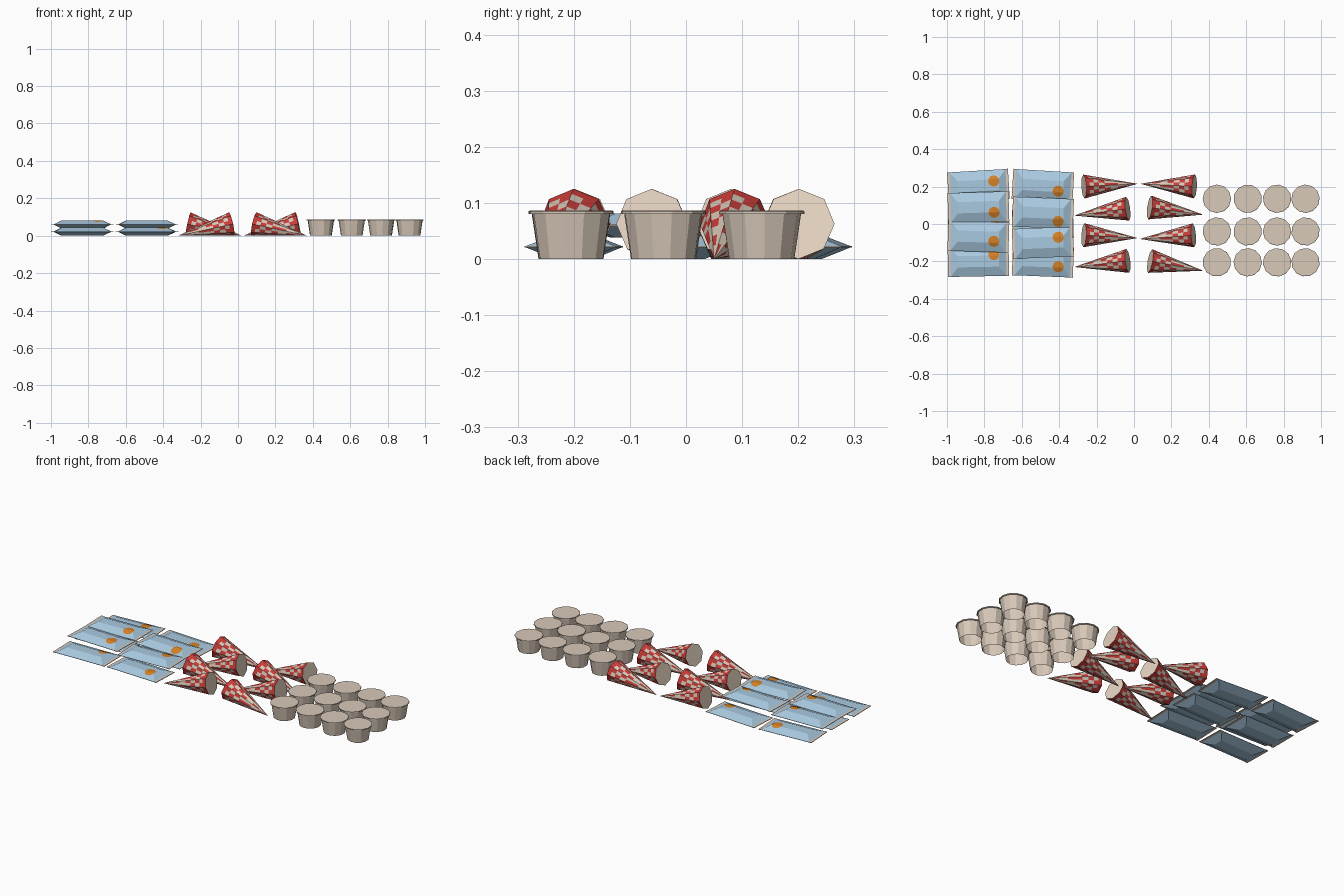
import bpy, bmesh, math
from mathutils import Matrix

if "Cube" in bpy.data.objects:
    bpy.data.objects.remove(bpy.data.objects["Cube"])


def material(name, rgb):
    m = bpy.data.materials.new(name)
    m.diffuse_color = (*rgb, 1)
    m.use_nodes = True
    m.node_tree.nodes["Principled BSDF"].inputs["Base Color"].default_value = m.diffuse_color
    return m


BEIGE = material("beige card", (0.69, 0.585, 0.485))
CREAM = material("cream cone lid", (0.79, 0.66, 0.54))
BLUE = material("light blue foil", (0.40, 0.59, 0.75))
ORANGE = material("orange spot", (0.66, 0.22, 0.02))
RED = material("red check", (0.60, 0.045, 0.04))


def finish(bm, name, mats, matrix, recalc=True):
    if recalc:
        bmesh.ops.recalc_face_normals(bm, faces=bm.faces)
    me = bpy.data.meshes.new(name)
    bm.to_mesh(me)
    bm.free()
    for m in mats:
        me.materials.append(m)
    ob = bpy.data.objects.new(name, me)
    bpy.context.collection.objects.link(ob)
    ob.matrix_world = matrix
    return ob


def loft(bm, rings, close_start=True, close_end=True, rule=lambda band, side: 0, end_mat=0):
    """Skin a list of equal-length point rings."""
    loops = [[bm.verts.new(p) for p in ring] for ring in rings]
    n = len(loops[0])
    for b, (lo, hi) in enumerate(zip(loops, loops[1:])):
        for i in range(n):
            j = (i + 1) % n
            f = bm.faces.new((lo[i], lo[j], hi[j], hi[i]))
            f.material_index = rule(b, i)
    if close_start:
        bm.faces.new(loops[0][::-1])
    if close_end:
        bm.faces.new(loops[-1]).material_index = end_mat


def circle(r, z, n):
    return [(r * math.cos(2 * math.pi * i / n), r * math.sin(2 * math.pi * i / n), z)
            for i in range(n)]


def rect(hx, hy, z):
    return [(-hx, -hy, z), (hx, -hy, z), (hx, hy, z), (-hx, hy, z)]


# Paper tub, open underneath, with an overhanging lid
def tub(x, y, turn):
    bm = bmesh.new()
    loft(bm, [circle(0.058, 0, 12), circle(0.070, 0.080, 12), circle(0.076, 0.080, 12),
              circle(0.076, 0.085, 12), circle(0.073, 0.087, 12)], close_start=False)
    finish(bm, "ice_cream_tub", [BEIGE],
           Matrix.Translation((x, y, 0)) @ Matrix.Rotation(turn, 4, 'Z'), recalc=False)


# Wrapped cone lying on its side: red rim, checks, paler tip and a flat cream lid
def cone(apex, lid):
    r, length = 0.064, 0.295
    cuts = [0.01, 0.22, 0.38, 0.52, 0.64, 0.75, 0.85, 0.93, 1.0]
    sides = 16

    def check(band, side):
        if band == len(cuts) - 2:
            return 1
        if band < 3:
            return int((side + 2 * band) % 4 == 0)
        return (band + side) % 2

    # sixteen strips on an eight-sided outline
    outline = []
    corners = circle(r, 0, 8)
    for a, b in zip(corners, corners[1:] + corners[:1]):
        outline += [a, ((a[0] + b[0]) / 2, (a[1] + b[1]) / 2, 0)]
    bm = bmesh.new()
    loft(bm, [[(t * length, y * t, z * t) for y, z, _ in outline] for t in cuts],
         rule=check, end_mat=2)
    tilt = math.atan2(r, length)
    heading = math.atan2(lid[1] - apex[1], lid[0] - apex[0])
    finish(bm, "wrapped_cone", [BEIGE, RED, CREAM],
           Matrix.Translation((*apex, 0)) @ Matrix.Rotation(heading, 4, 'Z')
           @ Matrix.Rotation(-tilt, 4, 'Y'))


IN_X, IN_Y, OUT_X, OUT_Y, TOP = 0.11, 0.03, 0.150, 0.080, 0.021


def pillow_height(x, y):
    fall = max(0, (abs(x) - IN_X) / (OUT_X - IN_X), (abs(y) - IN_Y) / (OUT_Y - IN_Y))
    return TOP - fall * (TOP - 0.001)


# Pillow-shaped bar wrapper with crimped ends and an orange spot
def packet(x, y, z, turn, spot_y):
    place = Matrix.Translation((x, y, z)) @ Matrix.Rotation(turn, 4, 'Z')
    bm = bmesh.new()
    loft(bm, [rect(IN_X, IN_Y, -0.022), rect(OUT_X, OUT_Y, -0.001),
              rect(OUT_X, OUT_Y, 0.001), rect(IN_X, IN_Y, TOP)])
    finish(bm, "bar_wrapper", [BLUE], place)
    for s in (-1, 1):
        bm = bmesh.new()
        bmesh.ops.create_cube(bm, size=1, matrix=Matrix.Translation((s * 0.156, 0, 0))
                              @ Matrix.Diagonal((0.014, 0.162, 0.003, 1)))
        finish(bm, "wrapper_crimp", [BEIGE], place)
    # spot draped over the pillow
    bm = bmesh.new()
    rings = []
    for k in (6, 5, 4, 3, 2, 1):
        ring = [(px + 0.083, py + spot_y) for px, py, _ in circle(0.005 * k, 0, 12)]
        rings.append([(px, py, pillow_height(px, py) + 0.0015) for px, py in ring])
    loft(bm, rings, close_start=False)
    finish(bm, "wrapper_spot", [ORANGE], place, recalc=False)


# Tubs: four by three
for i, x in enumerate((0.443, 0.608, 0.765, 0.917)):
    for j, y in enumerate((0.135, -0.04, -0.205)):
        tub(x, y, 0.2 * i + 0.13 * j)

# Cones: alternating directions in four rows
for apex, lid in [((0.02, 0.215), (-0.27, 0.20)), ((0.035, 0.215), (0.34, 0.20)),
                  ((-0.32, 0.045), (-0.01, 0.085)), ((0.37, 0.05), (0.07, 0.09)),
                  ((0.02, -0.075), (-0.27, -0.06)), ((0.03, -0.08), (0.325, -0.06)),
                  ((-0.32, -0.23), (-0.015, -0.195)), ((0.37, -0.25), (0.07, -0.195))]:
    cone(apex, lid)

# Wrapped bars per column: (y, z, turn, spot offset), three below and two on top
LOW, HIGH = 0.022, 0.06
columns = {
    -0.832: [(0.205, LOW, 0.06, 0.02), (0.0, LOW, 0.0, 0), (-0.2, LOW, 0.02, 0.035),
             (0.09, HIGH, 0.03, -0.03), (-0.068, HIGH, -0.03, -0.022)],
    -0.487: [(0.205, LOW, -0.06, -0.025), (0.0, LOW, 0.03, 0), (-0.2, LOW, -0.04, -0.025),
             (0.06, HIGH, -0.04, -0.043), (-0.1, HIGH, 0.04, 0.026)],
}
for x, bars in columns.items():
    for y, z, turn, spot in bars:
        packet(x, y, z, turn, spot)
